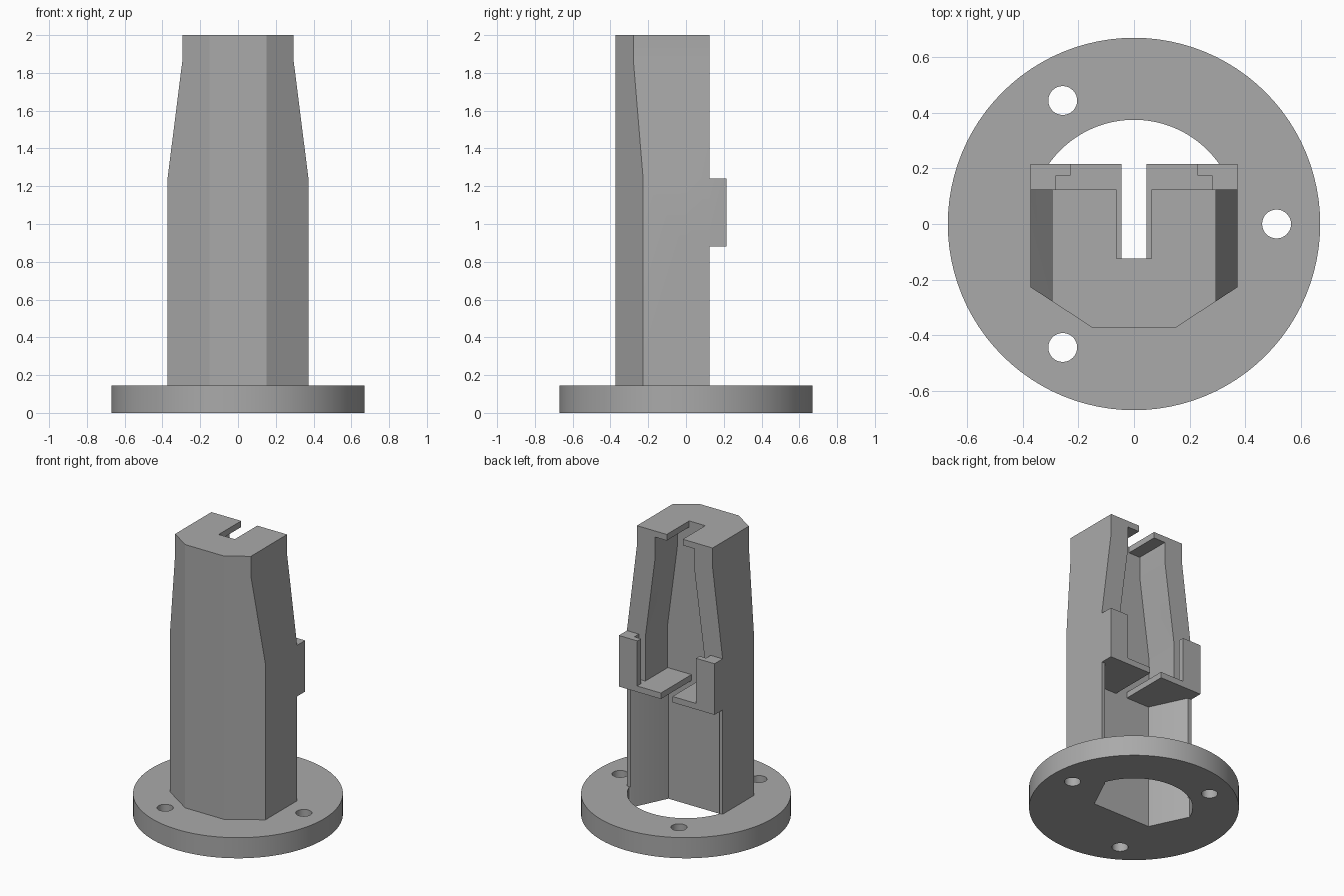
import bpy, bmesh, math
from mathutils import Vector

if "Cube" in bpy.data.objects:
    bpy.data.objects.remove(bpy.data.objects["Cube"])

grey = bpy.data.materials.new("plain grey")
grey.diffuse_color = (0.4, 0.4, 0.4, 1)
grey.use_nodes = True
grey.node_tree.nodes["Principled BSDF"].inputs["Base Color"].default_value = grey.diffuse_color


def prism(name, pts, a, b, axis="z"):
    """Extrude a 2D outline: along z (pts are x, y) or along y (pts are x, z)."""
    place = (lambda p, d: (p[0], p[1], d)) if axis == "z" else (lambda p, d: (p[0], d, p[1]))
    bm = bmesh.new()
    face = bm.faces.new([bm.verts.new(place(p, a)) for p in pts])
    new = bmesh.ops.extrude_face_region(bm, geom=[face])["geom"]
    shift = Vector(place((0, 0), b - a))
    bmesh.ops.translate(bm, vec=shift, verts=[v for v in new if isinstance(v, bmesh.types.BMVert)])
    bmesh.ops.recalc_face_normals(bm, faces=bm.faces)
    me = bpy.data.meshes.new(name)
    bm.to_mesh(me)
    bm.free()
    me.materials.append(grey)
    ob = bpy.data.objects.new(name, me)
    bpy.context.collection.objects.link(ob)
    return ob


def mirrored(half):
    """Close a right-hand half outline with its mirror image."""
    return half + [(-x, y) for x, y in reversed(half)]


def box(name, w, y0, y1, z0, z1):
    return prism(name, mirrored([(w, y0), (w, y1)]), z0, z1)


def circle(r, cx=0, cy=0, n=96):
    return [(cx + r * math.cos(2 * math.pi * i / n), cy + r * math.sin(2 * math.pi * i / n))
            for i in range(n)]


def combine(target, other, op):
    mod = target.modifiers.new("shape", "BOOLEAN")
    mod.operation, mod.object, mod.solver = op, other, "EXACT"
    bpy.context.view_layer.update()
    dg = bpy.context.evaluated_depsgraph_get()
    me = bpy.data.meshes.new_from_object(target.evaluated_get(dg))
    target.modifiers.clear()
    target.data = me
    bpy.data.objects.remove(other)


BACK, WALL, BASE = 0.125, -0.125, 0.145

# Tower: tapered front outline trimmed by the chamfered plan
tower = prism("holder_tower", mirrored([(0.373, 0.07), (0.373, 1.24), (0.295, 1.86), (0.295, 2.0)]),
              -0.6, BACK, "y")
plan = prism("plan", mirrored([(0.15, -0.373), (0.373, -0.227), (0.45, -0.177), (0.45, 0.3)]), 0, 2.2)
combine(tower, plan, "INTERSECT")

# Rear lugs and shelf block, round base plate
combine(tower, box("lug_block", 0.373, 0.0, 0.215, 0.88, 1.24), "UNION")
combine(tower, prism("base_plate", circle(0.67), 0, BASE), "UNION")

# Lower cavity: flared walls, rounded at the back through the base
start = math.asin(0.13 / 0.375)
arc = [(0.375 * math.cos(t), 0.375 * math.sin(t))
       for t in (start + (math.pi / 2 - start) * i / 20 for i in range(20))]
lower = mirrored([(0.225, WALL), (0.342, 0.12)] + arc)
combine(tower, prism("lower_cavity", lower, -0.1, 0.88), "DIFFERENCE")

# Upper cavity, open at the back, and the board groove behind it
upper = mirrored([(0.23, 0.922), (0.23, 1.23), (0.153, 1.81), (0.153, 1.957)])
combine(tower, prism("upper_cavity", upper, WALL, 0.4, "y"), "DIFFERENCE")
combine(tower, box("board_groove", 0.28, BACK, 0.175, 0.922, 1.4), "DIFFERENCE")

# Slots in the shelf and the top
combine(tower, box("shelf_slot", 0.045, WALL, 0.4, 0.8, 1.0), "DIFFERENCE")
combine(tower, box("top_slot", 0.0625, WALL, 0.4, 1.9, 2.1), "DIFFERENCE")

# Three screw holes
for k in range(3):
    a = k * 2 * math.pi / 3
    hole = prism("screw_hole", circle(0.052, 0.513 * math.cos(a), 0.513 * math.sin(a), 32), -0.1, 0.3)
    combine(tower, hole, "DIFFERENCE")

bpy.context.view_layer.objects.active = tower
tower.select_set(True)
bpy.ops.object.shade_smooth_by_angle(angle=math.radians(25))
